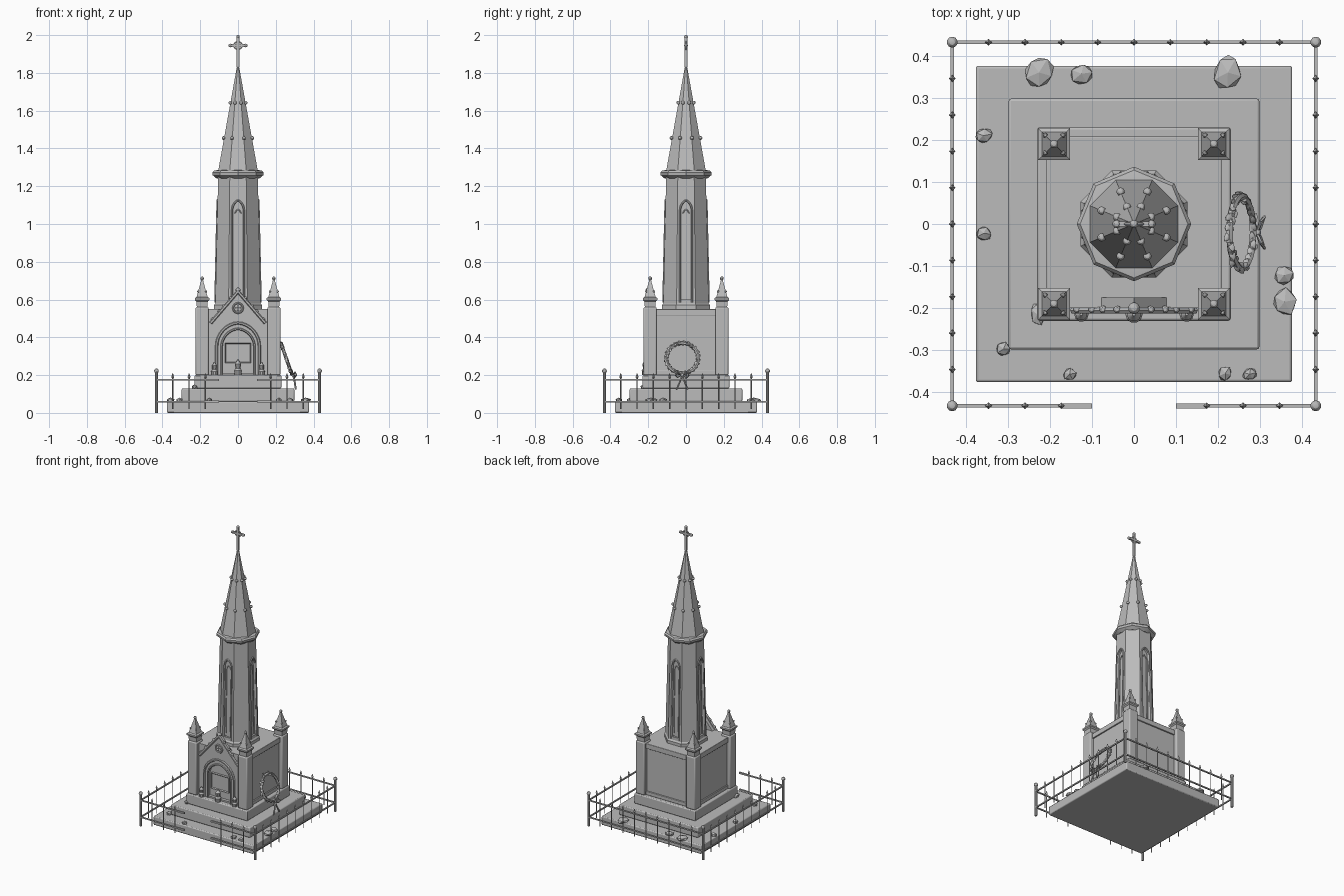
import bpy, bmesh, math, random
from mathutils import Vector, Matrix

if "Cube" in bpy.data.objects:
    bpy.data.objects.remove(bpy.data.objects["Cube"])

random.seed(4)
stone = bpy.data.materials.new("grey_stone")
stone.diffuse_color = (0.5, 0.5, 0.5, 1)
stone.use_nodes = True
stone.node_tree.nodes["Principled BSDF"].inputs["Base Color"].default_value = stone.diffuse_color


def finish(name, bm, smooth=30, bevel=0.0):
    bmesh.ops.recalc_face_normals(bm, faces=bm.faces[:])
    me = bpy.data.meshes.new(name)
    bm.to_mesh(me)
    bm.free()
    ob = bpy.data.objects.new(name, me)
    bpy.context.collection.objects.link(ob)
    me.materials.append(stone)
    if bevel:
        m = ob.modifiers.new("bevel", 'BEVEL')
        m.width, m.segments = bevel, 2
    if smooth:
        bpy.ops.object.select_all(action='DESELECT')
        ob.select_set(True)
        bpy.context.view_layer.objects.active = ob
        bpy.ops.object.shade_smooth_by_angle(angle=math.radians(smooth))
    return ob


def box(bm, x0, x1, y0, y1, z0, z1):
    m = Matrix.Translation(((x0 + x1) / 2, (y0 + y1) / 2, (z0 + z1) / 2)) @ Matrix.Diagonal((x1 - x0, y1 - y0, z1 - z0, 1))
    bmesh.ops.create_cube(bm, size=1, matrix=m)


def ball(bm, p, r, squash=(1, 1, 1)):
    bmesh.ops.create_uvsphere(bm, u_segments=10, v_segments=6, radius=r,
                              matrix=Matrix.Translation(p) @ Matrix.Diagonal((*squash, 1)))


def stack(bm, prof, n, c=(0, 0), turn=0.0):
    """Lathe (radius, z) rings with n sides, closed at both ends."""
    rings = [[bm.verts.new((c[0] + r * math.cos(turn + i * math.tau / n),
                            c[1] + r * math.sin(turn + i * math.tau / n), z)) for i in range(n)] for r, z in prof]
    for a, b in zip(rings, rings[1:]):
        for i in range(n):
            bm.faces.new((a[i], a[(i + 1) % n], b[(i + 1) % n], b[i]))
    bm.faces.new(rings[0])
    bm.faces.new(rings[-1])


def arch(w, z0, spring, k=2.0, n=8):
    """Pointed arch outline as (x, z), left foot to right foot."""
    r = k * w
    tip = math.acos((r - w) / r)
    half = [(-(r * math.cos(tip * i / n) - (r - w)), spring + r * math.sin(tip * i / n)) for i in range(n + 1)]
    left = [(-w, z0)] + half
    return left + [(-x, z) for x, z in reversed(left[:-1])]


def prism(bm, pts, front, back):
    """Extrude an (x, z) outline; front and back give y for a height."""
    f = [bm.verts.new((x, front(z), z)) for x, z in pts]
    b = [bm.verts.new((x, back(z), z)) for x, z in pts]
    bm.faces.new(f)
    bm.faces.new(b)
    for i in range(len(pts)):
        j = (i + 1) % len(pts)
        bm.faces.new((f[i], f[j], b[j], b[i]))


def tube(bm, pts, r, n=6, closed=False):
    """Sweep an n-sided section along a path."""
    pts = [Vector(p) for p in pts]
    rings, cnt = [], len(pts)
    for i, p in enumerate(pts):
        a = pts[(i - 1) % cnt] if closed or i else p
        b = pts[(i + 1) % cnt] if closed or i < cnt - 1 else p
        t = (b - a).normalized()
        u = t.cross(Vector((0, 1, 0)) if abs(t.y) < .9 else Vector((1, 0, 0))).normalized()
        v = t.cross(u)
        rings.append([bm.verts.new(p + r * (u * math.cos(k * math.tau / n) + v * math.sin(k * math.tau / n))) for k in range(n)])
    for i in range(cnt if closed else cnt - 1):
        for k in range(n):
            a, b = rings[i], rings[(i + 1) % cnt]
            bm.faces.new((a[k], a[(k + 1) % n], b[(k + 1) % n], b[k]))
    if not closed:
        bm.faces.new(rings[0])
        bm.faces.new(rings[-1])


def carve(ob, cutter):
    cutter.hide_render = True
    cutter.hide_viewport = True
    m = ob.modifiers.new("carve", 'BOOLEAN')
    m.object, m.solver = cutter, 'EXACT'


# Stepped base
for name, h, z0, z1 in (("lower_step", .376, 0, .06), ("middle_step", .298, .06, .13), ("plinth", .23, .13, .2)):
    bm = bmesh.new()
    box(bm, -h, h, -h, h, z0, z1)
    finish(name, bm, bevel=.006)

# Pedestal block with an arched front niche
bm = bmesh.new()
box(bm, -.2, .2, -.2, .2, .2, .55)
pedestal = finish("pedestal", bm)
bm = bmesh.new()
prism(bm, arch(.085, .21, .35, 1.1), lambda z: -.3, lambda z: -.18)
carve(pedestal, finish("niche_cutter", bm, 0))
bm = bmesh.new()
for s in (-1, 1):
    for z0, z1 in ((.2, .225), (.515, .55)):
        box(bm, s * .195, s * .208, -.16, .16, z0, z1)
for z0, z1 in ((.2, .225), (.515, .55)):
    box(bm, -.16, .16, .195, .208, z0, z1)
finish("pedestal_bands", bm, bevel=.003)

# Corner pillars with pyramid pinnacles
for name, prof, bev in (("corner_pillars", [(.035, .2), (.035, .56)], .007),
                        ("pinnacles", [(.028, .56), (.03, .59), (.038, .598), (.038, .608), (.029, .614), (.007, .695), (.004, .71)], 0)):
    bm = bmesh.new()
    for sx in (-1, 1):
        for sy in (-1, 1):
            c = (sx * .19, sy * .19)
            stack(bm, [(r * math.sqrt(2), z) for r, z in prof], 4, c, math.pi / 4)
            if not bev:
                ball(bm, (*c, .712), .01)
                for a in (-1, 1):
                    for b in (-1, 1):
                        ball(bm, (c[0] + a * .021, c[1] + b * .021, .643), .006)
    finish(name, bm, bevel=bev)

# Front gable with raking mouldings, crockets and rosette
bm = bmesh.new()
prism(bm, [(-.137, .48), (.137, .48), (0, .64)], lambda z: -.205, lambda z: -.175)
finish("gable", bm)
bm = bmesh.new()
for s in (-1, 1):
    tube(bm, [(s * .145, -.205, .475), (0, -.205, .643)], .009)
    for t in (.05, .3, .48, .72):
        ball(bm, (s * .142 * (1 - t), -.203, .487 + .168 * t), .009)
ball(bm, (0, -.2, .65), .014)
finish("gable_trim", bm)
bm = bmesh.new()
ring = [(math.cos(i * math.tau / 16), math.sin(i * math.tau / 16)) for i in range(16)]
tube(bm, [(.026 * c, -.207, .555 + .026 * s) for c, s in ring], .005, closed=True)
for c, s in ring[2::4]:
    ball(bm, (.011 * c, -.206, .555 + .011 * s), .009, (1, .6, 1))
finish("rosette", bm)

# Niche mouldings and inscription plaque
bm = bmesh.new()
for w, sp, r in ((.113, .353, .008), (.087, .35, .006)):
    tube(bm, [(x, -.203, z) for x, z in arch(w, .2, sp, 1.1)], r)
finish("niche_mouldings", bm, 40)
bm = bmesh.new()
box(bm, -.068, .068, -.196, -.175, .265, .37)
bmesh.ops.inset_region(bm, faces=[f for f in bm.faces if f.calc_center_median().y < -.195], thickness=.008, depth=-.006)
finish("plaque", bm)

# Small lantern vases on the front ledge
bm = bmesh.new()
for x, k in ((-.125, 1), (0, 1.2), (.125, 1)):
    stack(bm, [(r * k, .2 + z * k) for r, z in ((.015, 0), (.017, .02), (.011, .03), (.014, .05), (.006, .06), (.003, .068))], 10, (x, -.215))
finish("ledge_vases", bm)


# Tapered octagonal shaft with a lancet on each main side
def face_y(z):
    return -(.12 - .0214 * (z - .55))


K = 1 / math.cos(math.pi / 8)
bm = bmesh.new()
stack(bm, [(.127 * K, .55), (.127 * K, .57), (.12 * K, .58), (.105 * K, 1.25)], 8, turn=math.pi / 8)
shaft = finish("shaft", bm)
cut, trim = bmesh.new(), bmesh.new()
for q in range(4):
    turn = Matrix.Rotation(q * math.pi / 2, 3, 'Z')
    for b, parts in ((cut, 0), (trim, 1)):
        new = bmesh.new()
        if not parts:
            prism(new, arch(.026, .6, 1.073), lambda z: face_y(z) - .05, lambda z: face_y(z) + .012)
        else:
            tube(new, [(x, face_y(z) - .002, z) for x, z in arch(.031, .585, 1.073)], .005)
            tube(new, [(x, face_y(z) + .01, z) for x, z in arch(.016, .6, 1.05)], .003)
        bmesh.ops.rotate(new, verts=new.verts[:], matrix=turn)
        tmp = bpy.data.meshes.new("tmp")
        new.to_mesh(tmp)
        new.free()
        b.from_mesh(tmp)
        bpy.data.meshes.remove(tmp)
carve(shaft, finish("lancet_cutter", cut, 0))
finish("lancet_mouldings", trim, 40)

# Cornice, spire and spire knobs
bm = bmesh.new()
stack(bm, [(.112, 1.24), (.134, 1.258), (.136, 1.272), (.128, 1.282), (.11, 1.285)], 8)
finish("cornice", bm)
bm = bmesh.new()
stack(bm, [(.106 * K, 1.275), (.004, 1.845)], 8, turn=math.pi / 8)
finish("spire", bm)
bm = bmesh.new()
for r, z in ((.083, 1.455), (.044, 1.642)):
    for i in range(8):
        a = (i + .5) * math.pi / 4
        ball(bm, (r * math.cos(a), r * math.sin(a), z), .01)
finish("spire_knobs", bm)

# Cross finial with trefoil ends
bm = bmesh.new()
box(bm, -.007, .007, -.007, .007, 1.83, 1.985)
box(bm, -.04, .04, -.006, .006, 1.938, 1.952)
for x, z in ((-.041, 1.945), (.041, 1.945), (0, 1.99)):
    ball(bm, (x, 0, z), .01)
tube(bm, [(.021 * c, 0, 1.945 + .021 * s) for c, s in ring], .004, closed=True)
finish("cross", bm)

# Leaning leafy wreath with ribbon bow
bm = bmesh.new()
centre = Vector((.255, -.02, .29))
up, side = Vector((-.33, 0, .944)), Vector((0, 1, 0))
circle = [centre + .085 * (up * math.sin(i * math.tau / 24) + side * math.cos(i * math.tau / 24)) for i in range(24)]
tube(bm, circle, .009, closed=True)
for i, p in enumerate(circle):
    for s in (-1, 1):
        d = (circle[(i + 1) % 24] - p).normalized() + s * .6 * (p - centre).normalized() + Vector((random.uniform(-.5, .5), 0, 0))
        m = Matrix.Translation(p + d * .009) @ d.to_track_quat('Z', 'Y').to_matrix().to_4x4() @ Matrix.Diagonal((.5, .3, 1, 1))
        bmesh.ops.create_icosphere(bm, subdivisions=1, radius=.016, matrix=m)
finish("wreath", bm)
bm = bmesh.new()
knot = Vector((.292, -.02, .2))
for s in (-1, 1):
    tube(bm, [knot, knot + Vector((.01, s * .025, .015)), knot + Vector((.018, s * .037, 0)), knot + Vector((.008, s * .025, -.012)), knot], .004)
    tube(bm, [knot, knot + Vector((.008, s * .012, -.035)), knot + Vector((.014, s * .03, -.075))], .005)
ball(bm, knot, .01)
finish("ribbon", bm)

# Scattered flat stones: x, y, radius x, radius y, ground height
bm = bmesh.new()
for x, y, rx, ry, z in ((-.226, .36, .038, .042, .06), (-.125, .357, .032, .026, .06), (.223, .36, .034, .044, .06),
                        (-.358, .21, .024, .02, .06), (-.357, -.022, .02, .02, .06), (.357, -.122, .028, .024, .06),
                        (.358, -.185, .033, .036, .06), (-.31, -.297, .018, .018, .06), (-.153, -.357, .017, .015, .06),
                        (.217, -.355, .018, .019, .06), (.275, -.357, .019, .015, .06), (-.23, -.215, .018, .03, .13)):
    m = Matrix.Translation((x, y, z + .006)) @ Matrix.Rotation(random.uniform(-.3, .3), 4, 'Z') @ Matrix.Diagonal((rx, ry, .015, 1))
    for v in bmesh.ops.create_icosphere(bm, subdivisions=1, radius=1, matrix=m)['verts']:
        v.co.xy = Vector((x, y)) + (v.co.xy - Vector((x, y))) * random.uniform(.85, 1.1)
finish("stones", bm, 0)

# Iron fence, open in the middle of the front
F = .432
posts, rails, pickets = bmesh.new(), bmesh.new(), bmesh.new()
for sx in (-1, 1):
    for sy in (-1, 1):
        stack(posts, [(.008, 0), (.008, .215)], 8, (sx * F, sy * F))
        ball(posts, (sx * F, sy * F, .222), .013)
for z in (.06, .175):
    for s in (-1, 1):
        box(rails, s * F - .004, s * F + .004, -F, F, z - .004, z + .004)
        box(rails, s * F, s * .1, -F - .004, -F + .004, z - .004, z + .004)
        box(rails, s * .172, s * .1, -F - .006, -F + .006, z - .005, z + .005)
    box(rails, -F, F, F - .004, F + .004, z - .004, z + .004)
for i in range(-4, 5):
    t = i * F / 5
    for x, y in ((t, F), (F, t), (-F, t)) + (((t, -F),) if abs(i) > 1 else ()):
        stack(pickets, [(.0035, .02), (.0035, .18), (.008, .19), (.001, .21)], 4, (x, y))
finish("fence_posts", posts)
finish("fence_rails", rails)
finish("fence_pickets", pickets)
